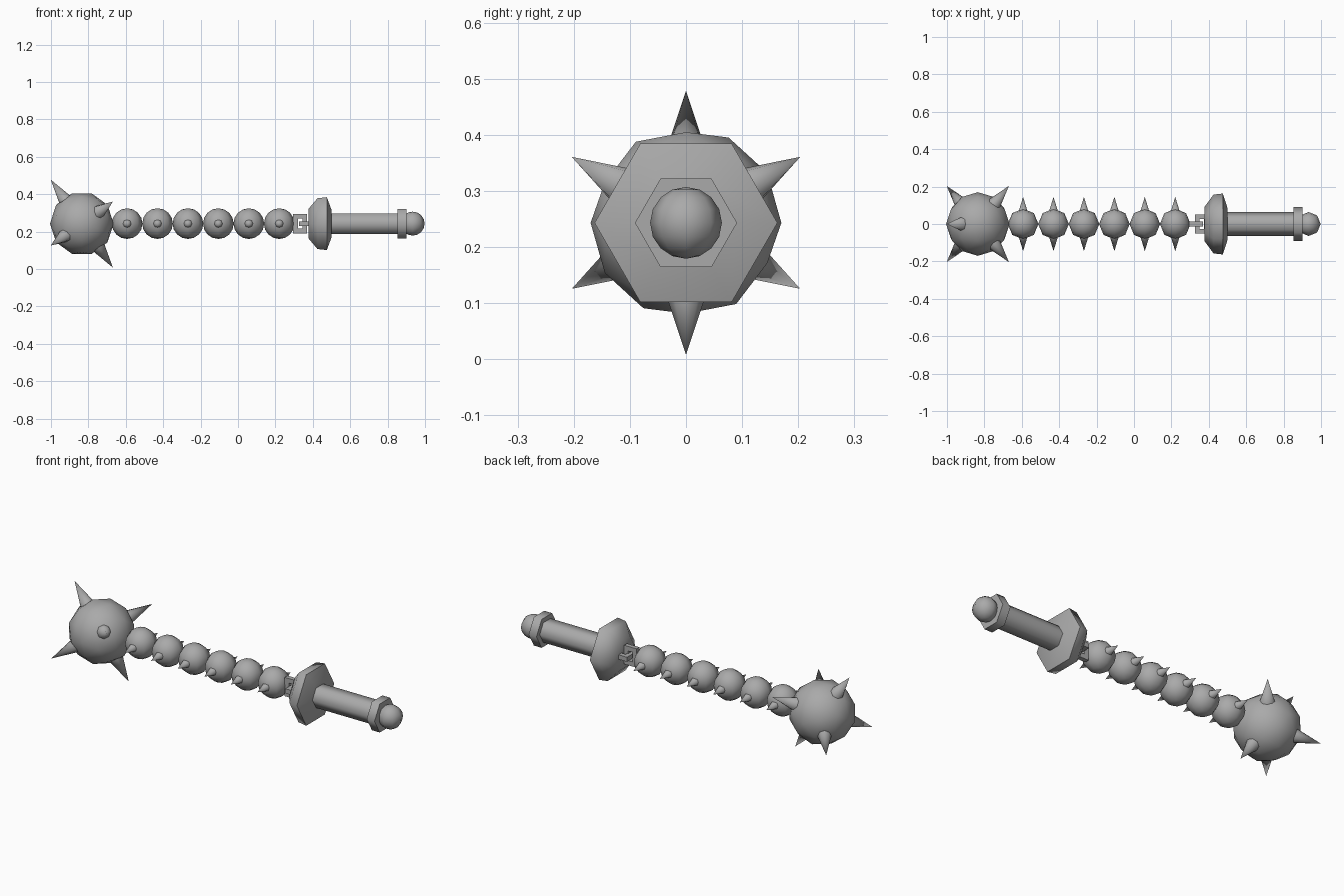
import bpy, math
from mathutils import Vector

cube = bpy.data.objects.get("Cube")
if cube:
    bpy.data.objects.remove(cube, do_unlink=True)

AXIS_Z = 0.243
steel = bpy.data.materials.new("grey_steel")
steel.use_nodes = True
COLOUR = (0.4, 0.4, 0.4, 1)
steel.diffuse_color = COLOUR
steel.node_tree.nodes["Principled BSDF"].inputs["Base Color"].default_value = COLOUR


def finish(name, smooth=65):
    ob = bpy.context.object
    ob.name = name
    ob.data.materials.clear()
    ob.data.materials.append(steel)
    if smooth:
        bpy.ops.object.shade_smooth_by_angle(angle=math.radians(smooth))
    return ob


def spike(name, centre, direction, start, end, radius):
    """Cone pointing along a direction, from start to end distance."""
    d = Vector(direction).normalized()
    bpy.ops.mesh.primitive_cone_add(
        vertices=8, radius1=radius, depth=end - start,
        location=Vector(centre) + d * (start + end) / 2,
        rotation=d.to_track_quat('Z', 'Y').to_euler())
    finish(name)


def turned(name, profile, sides=6):
    """Lathe an (x, radius) profile around the weapon's long axis."""
    verts, faces = [], []
    for x, r in profile:
        for i in range(sides):
            a = math.tau * i / sides
            verts.append((x, r * math.cos(a), AXIS_Z + r * math.sin(a)))
    for k in range(len(profile) - 1):
        for i in range(sides):
            j = (i + 1) % sides
            a, b = k * sides, (k + 1) * sides
            faces.append((a + i, a + j, b + j, b + i))
    faces.append(tuple(reversed(range(sides))))
    faces.append(tuple(range(len(verts) - sides, len(verts))))
    me = bpy.data.meshes.new(name)
    me.from_pydata(verts, [], faces)
    ob = bpy.data.objects.new(name, me)
    bpy.context.collection.objects.link(ob)
    bpy.ops.object.select_all(action='DESELECT')
    bpy.context.view_layer.objects.active = ob
    ob.select_set(True)
    finish(name)


def bar(name, centre, size):
    bpy.ops.mesh.primitive_cube_add(size=1, location=centre)
    bpy.context.object.scale = size
    bpy.ops.object.transform_apply(location=False, rotation=False, scale=True)
    finish(name, 0)


def link(name, x0, x1, half, thick, upright):
    """Square chain link made of four bars, upright or lying flat."""
    def place(x, across, sx, sa):
        if upright:
            bar(name, (x, 0, AXIS_Z + across), (sx, thick, sa))
        else:
            bar(name, (x, across, AXIS_Z), (sx, sa, thick))
    for x in (x0 + thick / 2, x1 - thick / 2):
        place(x, 0, thick, half * 2)
    for s in (-1, 1):
        place((x0 + x1) / 2, s * (half - thick / 2), x1 - x0 - 2 * thick, thick)


# Spiked head
HEAD = (-0.835, 0, AXIS_Z)
bpy.ops.mesh.primitive_ico_sphere_add(subdivisions=2, radius=0.17, location=HEAD,
                                      rotation=(math.pi / 2, math.radians(18), 0))
finish("head_ball")
for k in range(6):
    a = math.radians(30 + 60 * k)
    lean = 1 if k % 2 == 0 else -1
    spike("head_spike", HEAD,
          (lean, math.sqrt(2) * math.cos(a), math.sqrt(2) * math.sin(a)),
          0.13, 0.288, 0.043)

# Chain of spiked beads
for k in range(6):
    c = (-0.593 + 0.1627 * k, 0, AXIS_Z)
    bpy.ops.mesh.primitive_uv_sphere_add(segments=8, ring_count=8, radius=0.082, location=c)
    finish("chain_bead")
    for s in (-1, 1):
        spike("bead_spike", c, (0, s, 0), 0.06, 0.145, 0.026)

# Interlocked links joining chain and guard
link("chain_link", 0.295, 0.37, 0.052, 0.025, True)
link("guard_link", 0.325, 0.4, 0.052, 0.025, False)

# Hilt
turned("guard", [(0.376, 0.09), (0.425, 0.157), (0.475, 0.163), (0.5, 0.085)])
turned("grip", [(0.49, 0.063), (0.86, 0.063)])
turned("pommel_collar", [(0.852, 0.091), (0.9, 0.091)])
bpy.ops.mesh.primitive_uv_sphere_add(segments=8, ring_count=8, radius=0.064,
                                     location=(0.934, 0, AXIS_Z))
finish("pommel_knob")
